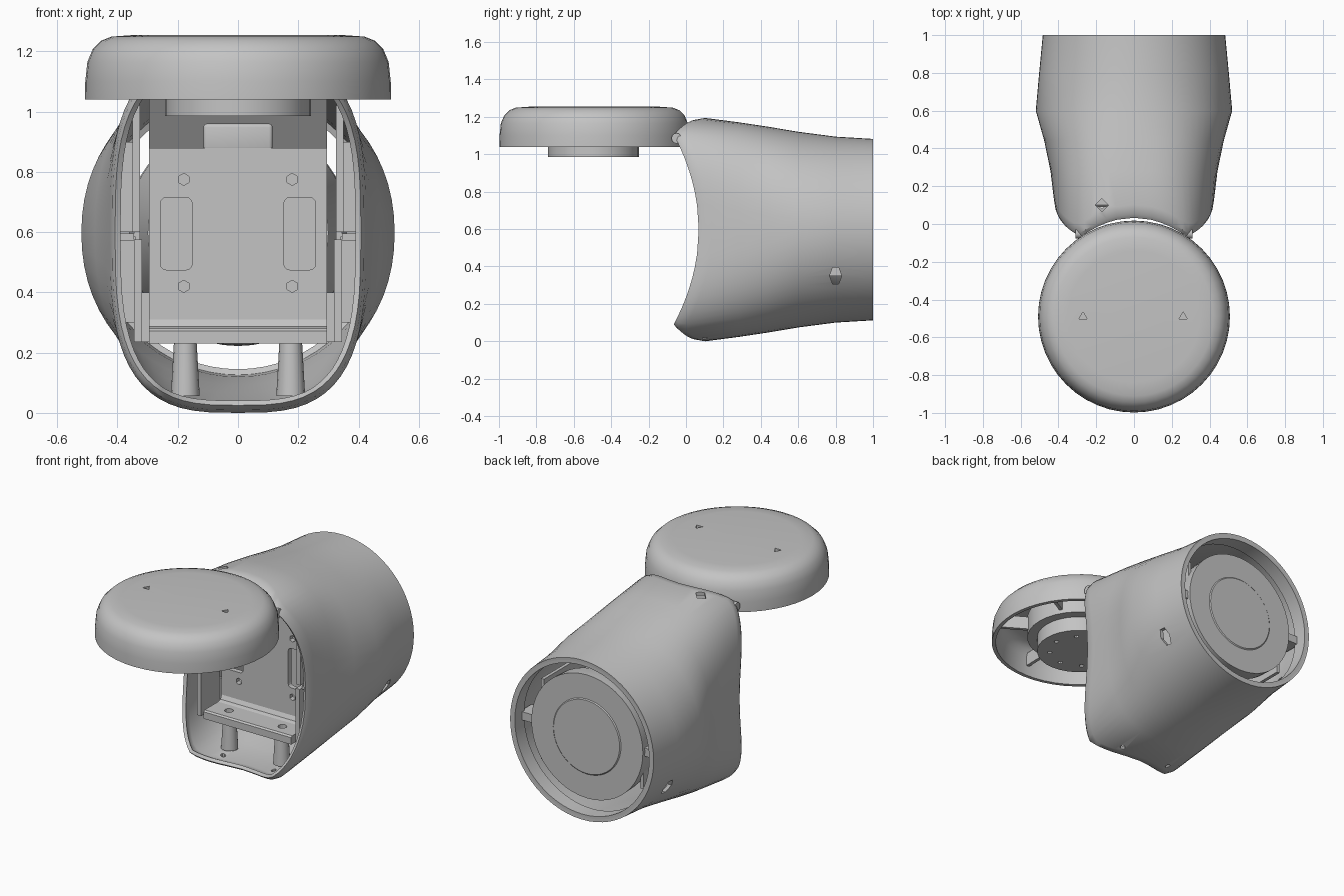
import bpy, bmesh, math
from mathutils import Matrix, Vector

if "Cube" in bpy.data.objects:
    bpy.data.objects.remove(bpy.data.objects["Cube"])

grey = bpy.data.materials.new("plain_grey")
grey.use_nodes = True
grey.diffuse_color = (0.55, 0.55, 0.55, 1)
grey.node_tree.nodes["Principled BSDF"].inputs["Base Color"].default_value = grey.diffuse_color

MID = 0.597          # height of the body axis
CAP_Y = -0.49        # centre of the round cap


def add(name, bm):
    bmesh.ops.recalc_face_normals(bm, faces=bm.faces)
    mesh = bpy.data.meshes.new(name)
    bm.to_mesh(mesh)
    bm.free()
    mesh.materials.append(grey)
    ob = bpy.data.objects.new(name, mesh)
    bpy.context.collection.objects.link(ob)
    return ob


def finish(ob, thickness=0, bevel=0, cutters=(), angle=35):
    """Apply the modifiers, then shade smooth with sharp edges kept."""
    if thickness:
        m = ob.modifiers.new("wall", 'SOLIDIFY')
        m.thickness, m.offset = thickness, -1
    if bevel:
        m = ob.modifiers.new("bevel", 'BEVEL')
        m.width, m.segments = bevel, 3
    for c in cutters:
        c.hide_render = True
        m = ob.modifiers.new("cut", 'BOOLEAN')
        m.object, m.operation, m.solver = c, 'DIFFERENCE', 'EXACT'
    dg = bpy.context.evaluated_depsgraph_get()
    mesh = bpy.data.meshes.new_from_object(ob.evaluated_get(dg))
    ob.modifiers.clear()
    ob.data = mesh
    for c in cutters:
        bpy.data.objects.remove(c)
    bpy.ops.object.select_all(action='DESELECT')
    ob.select_set(True)
    bpy.context.view_layer.objects.active = ob
    bpy.ops.object.shade_smooth_by_angle(angle=math.radians(angle))
    return ob


def box(name, lo, hi):
    bm = bmesh.new()
    lo, hi = Vector(lo), Vector(hi)
    size = Matrix.Diagonal((*(hi - lo), 1))
    bmesh.ops.create_cube(bm, size=1, matrix=Matrix.Translation((lo + hi) / 2) @ size)
    return add(name, bm)


def rod(name, pos, r1, r2, depth, axis='Z', sides=32):
    turn = {'Z': Matrix(), 'X': Matrix.Rotation(math.pi / 2, 4, 'Y'),
            'Y': Matrix.Rotation(-math.pi / 2, 4, 'X')}[axis]
    bm = bmesh.new()
    bmesh.ops.create_cone(bm, cap_ends=True, segments=sides, radius1=r1, radius2=r2,
                          depth=depth, matrix=Matrix.Translation(pos) @ turn)
    return add(name, bm)


def lathe(name, profile, centre, axis='Z', sides=48):
    """Spin (radius, height) points round an axis."""
    bm = bmesh.new()
    pts = [(r, 0, h) if axis == 'Z' else (r, h, 0) for r, h in profile]
    vs = [bm.verts.new(p) for p in pts]
    es = [bm.edges.new(e) for e in zip(vs, vs[1:])]
    bmesh.ops.spin(bm, geom=vs + es, cent=(0, 0, 0), angle=math.tau, steps=sides,
                   axis=(0, 0, 1) if axis == 'Z' else (0, 1, 0))
    bmesh.ops.remove_doubles(bm, verts=bm.verts, dist=0.0005)
    bmesh.ops.translate(bm, verts=bm.verts, vec=centre)
    return add(name, bm)


def sweep_x(name, outline, width):
    """Extrude a (y, z) outline across x."""
    bm = bmesh.new()
    face = bm.faces.new([bm.verts.new((-width / 2, y, z)) for y, z in outline])
    new = bmesh.ops.extrude_face_region(bm, geom=[face])["geom"]
    bmesh.ops.translate(bm, vec=(width, 0, 0),
                        verts=[v for v in new if isinstance(v, bmesh.types.BMVert)])
    return add(name, bm)


# Body shell: boxy at the open front, round at the back
def front_y(x, dz):
    rise = min(1, (dz / 0.51) ** 2)
    return 0.068 - rise * (0.035 + 0.1 * min(1, (x / 0.28) ** 2))


STATIONS = [  # (y, half width, half height, squareness); the first three follow the front edge
    (0.0, 0.408, 0.572, 3.1), (0.02, 0.417, 0.588, 3.1), (0.07, 0.425, 0.597, 3.1),
    (0.28, 0.442, 0.574, 2.7), (0.44, 0.475, 0.55, 2.4), (0.6, 0.52, 0.523, 2.1),
    (0.8, 0.502, 0.497, 2.0), (1.0, 0.483, 0.485, 2.0)]
bm = bmesh.new()
rings = []
for i, (y, w, h, n) in enumerate(STATIONS):
    ring = []
    for k in range(64):
        c, s = math.cos(math.tau * k / 64), math.sin(math.tau * k / 64)
        x = math.copysign(abs(c) ** (2 / n), c) * w
        z = math.copysign(abs(s) ** (2 / n), s) * h
        ring.append(bm.verts.new((x, y + (front_y(x, z) if i < 3 else 0), MID + z)))
    rings.append(ring)
for a, b in zip(rings, rings[1:]):
    for k in range(64):
        j = (k + 1) % 64
        bm.faces.new((a[k], a[j], b[j], b[k]))
body = add("body_shell", bm)
cuts = [rod("cutter", (-0.17, 0.1, 1.18), 0.035, 0.035, 0.12, sides=4)]
for s in (-1, 1):
    port = rod("cutter", (0, 0, 0), 0.05, 0.05, 0.3, 'X', 6)
    port.scale = (1, 0.65, 1)
    port.location = (s * 0.45, 0.8, 0.35)
    cuts += [port, rod("cutter", (s * 0.17, 0.1, 0), 0.015, 0.015, 0.12, sides=8)]
bpy.context.view_layer.update()
finish(body, thickness=0.02, cutters=cuts)

# Thicker rim inside the round back end
finish(lathe("rear_rim", [(0.475, 0.9), (0.452, 0.91), (0.452, 0.999), (0.475, 0.999)], (0, 0, MID), 'Y', 64))

# Round cap, hollow underneath
cap = lathe("cap_shell", [(0.508, 1.04), (0.507, 1.1), (0.5, 1.165), (0.482, 1.208), (0.455, 1.235),
                          (0.42, 1.249), (0.35, 1.254), (0, 1.255)], (0, CAP_Y, 0))
cuts = [rod("cutter", (x, CAP_Y, 1.26), 0.025, 0.025, 0.1, sides=3) for x in (-0.27, 0.26)]
finish(cap, thickness=0.022, cutters=cuts)

# Cap hub with a ring of screw holes, a collar and ribs
hub = rod("cap_hub", (0, -0.495, 1.035), 0.243, 0.243, 0.1)
cuts = [rod("cutter", (0.17 * math.cos(a), -0.495 + 0.17 * math.sin(a), 0.985), 0.014, 0.014, 0.05, sides=8)
        for a in (math.tau * k / 8 for k in range(8))]
finish(hub, cutters=cuts)
finish(rod("cap_collar", (0, -0.495, 1.14), 0.3, 0.3, 0.13))
for k in range(6):
    rib = box("cap_rib", (0.28, -0.01, 1.1), (0.48, 0.01, 1.18))
    rib.location.y = CAP_Y
    rib.rotation_euler.z = math.tau * k / 6 + 0.5

# Hinge tabs between cap and body
for s in (-1, 1):
    finish(rod("hinge_tab", (s * 0.295, -0.05, 1.085), 0.028, 0.028, 0.03, 'X', 12))

# Rear driver: rim disc, cone frame and magnet, with a raised centre disc
finish(lathe("rear_driver", [(0, 0.46), (0.3, 0.46), (0.3, 0.62), (0.372, 0.86),
                             (0.375, 0.95), (0.228, 0.95), (0.222, 0.955), (0, 0.955)], (0, 0, MID), 'Y'))

# Inner bracket: upright plate with shelf, slots and screw holes
plate = sweep_x("bracket_plate", [(0.09, 0.23), (0.09, 0.272), (0.1, 0.28), (0.23, 0.28), (0.252, 0.287),
                                  (0.265, 0.31), (0.265, 0.88), (0.295, 0.88), (0.295, 0.23)], 0.59)
cuts = []
for s in (-1, 1):
    cuts.append(finish(box("cutter", (s * 0.205 - 0.053, 0.2, 0.475), (s * 0.205 + 0.053, 0.36, 0.715)),
                       bevel=0.02))
    cuts += [rod("cutter", (s * 0.18, 0.3, z), 0.02, 0.02, 0.2, 'Y', 6) for z in (0.42, 0.775)]
    cuts.append(rod("cutter", (s * 0.18, 0.17, 0.27), 0.025, 0.025, 0.06, sides=12))
finish(plate, cutters=cuts, angle=12)
finish(box("bracket_tab", (-0.115, 0.265, 0.87), (0.115, 0.295, 0.96)), bevel=0.012)
sweep_x("bracket_hood", [(0.45, 0.86), (0.32, 1.04), (0.34, 1.05), (0.47, 0.87)], 0.59)

# Posts under the shelf, and ribs and flanges along the walls
for s in (-1, 1):
    finish(rod("shelf_post", (s * 0.175, 0.17, 0.143), 0.048, 0.038, 0.175, sides=16))
    for name, x0, x1, y0, y1, z0, z1 in (
            ("lower_rib", 0.318, 0.345, 0.1, 0.28, 0.235, 0.575),
            ("upper_rib", 0.325, 0.35, 0.1, 0.28, 0.6, 1.02),
            ("rear_rib", 0.325, 0.345, 0.28, 0.9, 0.35, 0.84),
            ("corner_flange", 0.285, 0.33, 0.28, 0.3, 0.235, 0.4),
            ("lower_flange", 0.34, 0.41, 0.27, 0.29, 0.3, 0.585),
            ("upper_flange", 0.34, 0.41, 0.27, 0.29, 0.6, 0.9),
            ("seam_lug", 0.345, 0.4, 0.12, 0.27, 0.57, 0.595),
            ("driver_lug", 0.36, 0.465, 0.82, 0.93, 0.57, 0.62)):
        a, b = sorted((s * x0, s * x1))
        box(name, (a, y0, z0), (b, y1, z1))
